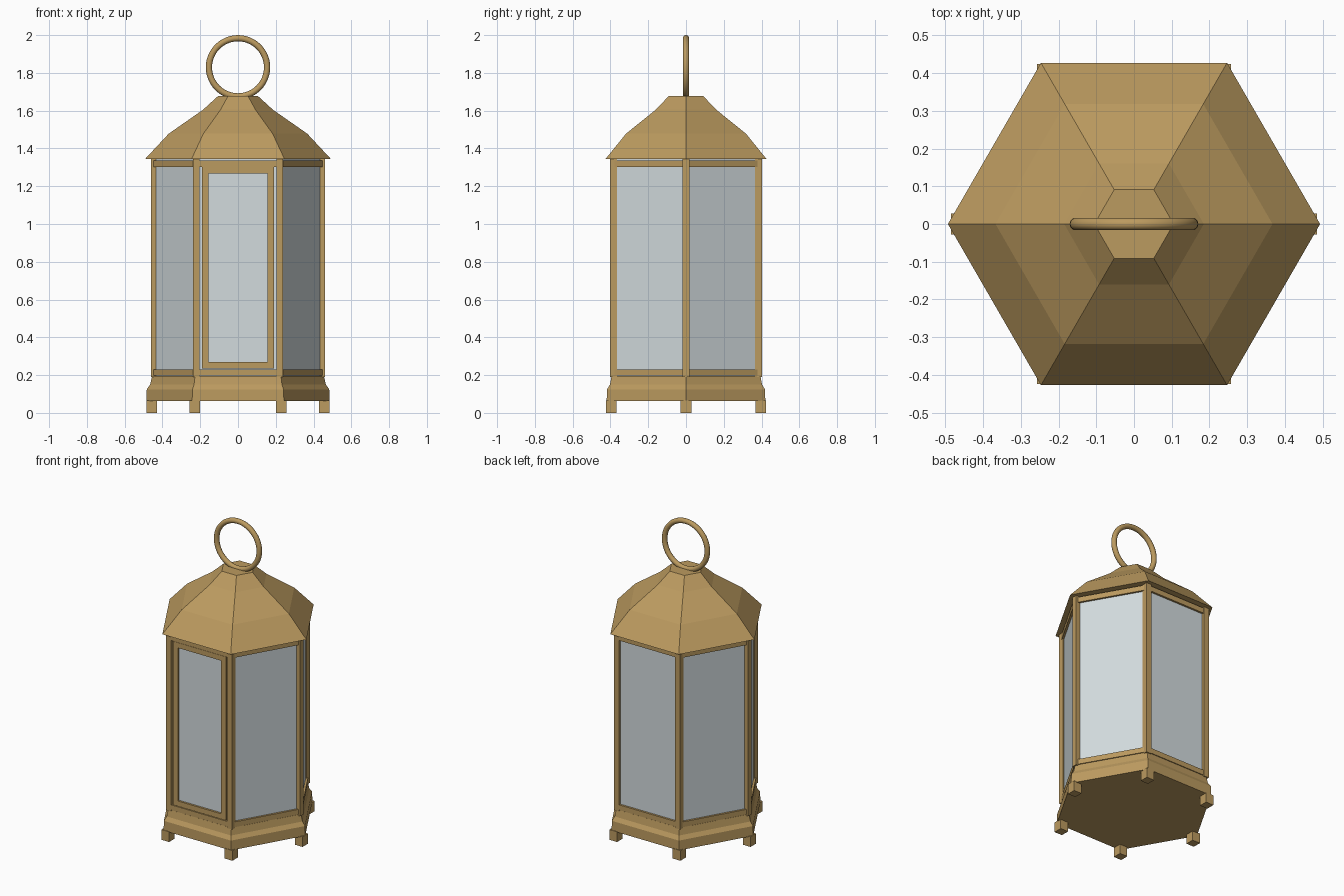
import bpy, bmesh, math
from mathutils import Matrix, Vector

cube = bpy.data.objects.get("Cube")
if cube:
    bpy.data.objects.remove(cube, do_unlink=True)


def material(name, rgb):
    m = bpy.data.materials.new(name)
    m.use_nodes = True
    m.diffuse_color = (*rgb, 1)
    m.node_tree.nodes["Principled BSDF"].inputs["Base Color"].default_value = (*rgb, 1)
    return m


BRASS = material("brass", (0.50, 0.325, 0.115))
GLASS = material("pale glass", (0.65, 0.71, 0.73))


def finish(name, bm, mat):
    bmesh.ops.recalc_face_normals(bm, faces=bm.faces)
    mesh = bpy.data.meshes.new(name)
    bm.to_mesh(mesh)
    bm.free()
    mesh.materials.append(mat)
    ob = bpy.data.objects.new(name, mesh)
    bpy.context.collection.objects.link(ob)
    return ob


def add_box(bm, centre, size, angle=0.0):
    m = Matrix.Rotation(angle, 4, 'Z') @ Matrix.Translation(centre) @ Matrix.Diagonal((*size, 1))
    bmesh.ops.create_cube(bm, size=1, matrix=m)


def hex_solid(name, profile):
    """Closed six-sided solid from (radius, height) pairs."""
    bm = bmesh.new()
    rings = [[bm.verts.new((r * math.cos(k * math.pi / 3), r * math.sin(k * math.pi / 3), z))
              for k in range(6)] for r, z in profile]
    for a, b in zip(rings, rings[1:]):
        for k in range(6):
            n = (k + 1) % 6
            bm.faces.new((a[k], a[n], b[n], b[k]))
    bm.faces.new(rings[0])
    bm.faces.new(rings[-1])
    return finish(name, bm, BRASS)


def corner_boxes(name, radius, width, low, high):
    """One upright square bar at each corner of the hexagon."""
    bm = bmesh.new()
    for k in range(6):
        a = k * math.pi / 3
        add_box(bm, Vector((radius * math.cos(a), radius * math.sin(a), (low + high) / 2)),
                (width, width, high - low))
    return finish(name, bm, BRASS)


# Stepped base and roof
hex_solid("base", [(0.485, 0.062), (0.483, 0.125), (0.465, 0.15), (0.455, 0.195)])
hex_solid("roof", [(0.493, 1.343), (0.367, 1.478), (0.185, 1.605), (0.105, 1.678)])

# Feet and corner posts
corner_boxes("feet", 0.457, 0.056, 0, 0.066)
corner_boxes("corner_posts", 0.443, 0.036, 0.19, 1.345)

# Rails above and below every window
APOTHEM, SIDE = 0.384, 0.443
bm = bmesh.new()
for k in range(6):
    for z in (0.214, 1.319):
        add_box(bm, Vector((0, -APOTHEM, z)), (SIDE, 0.026, 0.034), k * math.pi / 3)
finish("window_rails", bm, BRASS)

# Fixed panes on all sides but the door
bm = bmesh.new()
for k in range(1, 6):
    add_box(bm, Vector((0, -APOTHEM + 0.004, 0.77)), (SIDE, 0.008, 1.15), k * math.pi / 3)
finish("window_panes", bm, GLASS)

# Front door: frame around its own pane
bm = bmesh.new()
for s in (-1, 1):
    add_box(bm, Vector((s * 0.173, -APOTHEM, 0.768)), (0.034, 0.026, 1.066))
    add_box(bm, Vector((0, -APOTHEM, 0.768 + s * 0.516)), (0.313, 0.026, 0.034))
finish("door_frame", bm, BRASS)
bm = bmesh.new()
add_box(bm, Vector((0, -APOTHEM + 0.004, 0.768)), (0.32, 0.008, 1.01))
finish("door_pane", bm, GLASS)

# Carrying ring
bpy.ops.mesh.primitive_torus_add(major_radius=0.154, minor_radius=0.0165, major_segments=48,
                                 minor_segments=16, location=(0, 0, 1.8295),
                                 rotation=(math.pi / 2, 0, 0))
ring = bpy.context.object
ring.name = "carrying_ring"
ring.data.materials.append(BRASS)
bpy.ops.object.shade_smooth()
